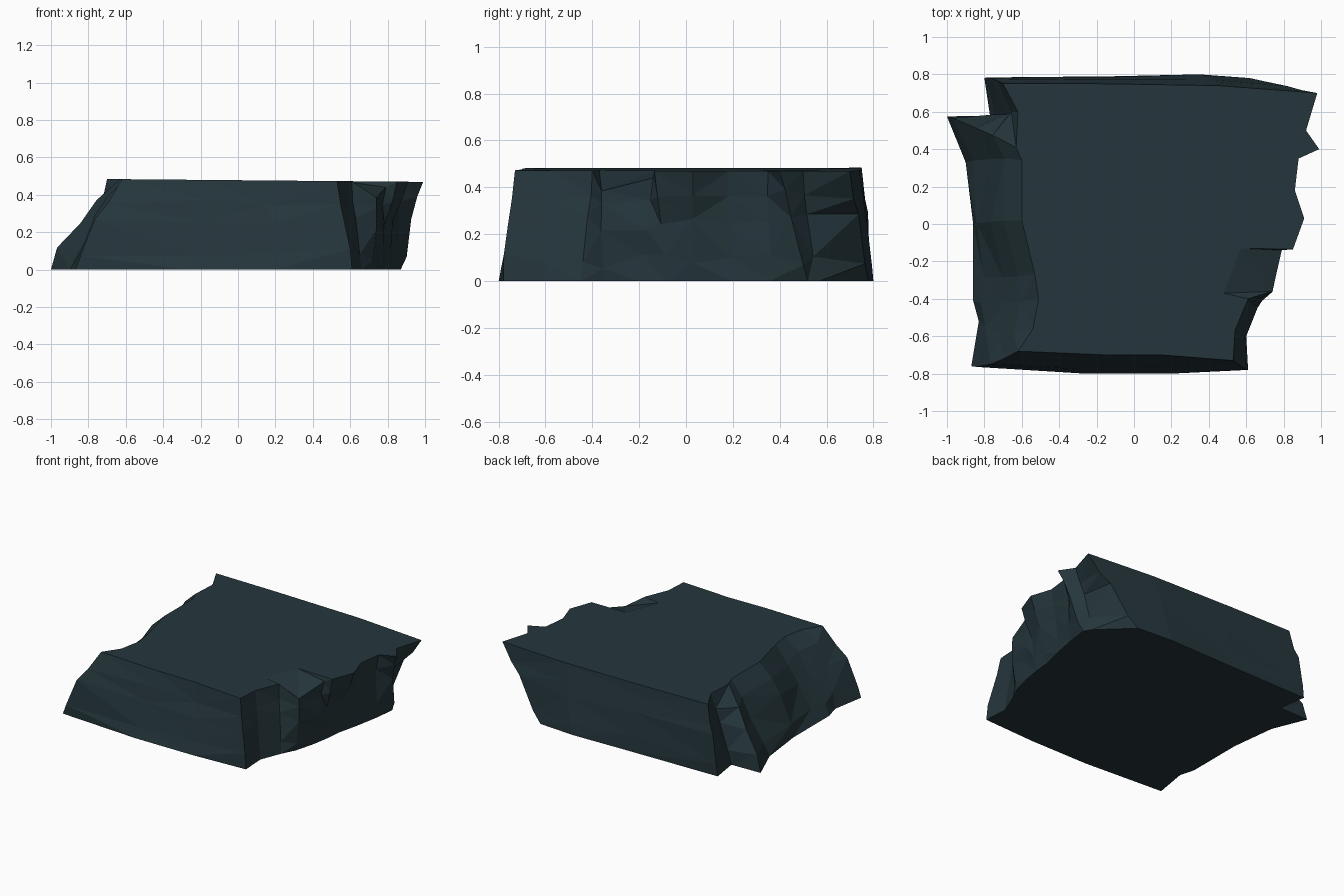
import bpy, bmesh, random
from mathutils import Vector

if "Cube" in bpy.data.objects:
    bpy.data.objects.remove(bpy.data.objects["Cube"])

random.seed(4)
stone = bpy.data.materials.new("dark slate")
stone.diffuse_color = (0.0185, 0.037, 0.045, 1)
stone.use_nodes = True
stone.node_tree.nodes["Principled BSDF"].inputs["Base Color"].default_value = stone.diffuse_color

# Vertical break lines round the slab: bottom x, y, top x, y, outward bulge
COLUMNS = [
    (-.87, -.76, -.62, -.68, .05), (-.26, -.80, -.15, -.70, 0), (.20, -.80, .15, -.70, 0),
    (.61, -.78, .53, -.73, .01), (.60, -.60, .54, -.57, 0), (.66, -.45, .61, -.40, 0),
    (.71, -.35, .74, -.36, .02), (.75, -.20, .79, -.14, 0), (.77, -.08, .85, -.135, -.02),
    (.78, .03, .91, .03, -.03), (.82, .20, .86, .18, -.01), (.85, .36, .88, .35, 0),
    (.87, .52, .99, .40, 0), (.84, .57, .92, .50, -.04), (.62, .78, .98, .70, 0),
    (.35, .80, .45, .74, .01), (-.10, .79, -.2, .75, 0), (-.80, .78, -.70, .75, .02),
    (-.77, .58, -.62, .60, -.01), (-1.0, .575, -.63, .41, .06), (-.90, .33, -.60, .34, .03),
    (-.86, .00, -.60, .02, .05), (-.86, -.28, -.53, -.27, .03), (-.86, -.41, -.51, -.40, .04),
    (-.83, -.52, -.54, -.56, .06),
]
LEVELS = [0, .2, .55, .78, 1]
LEDGE = {6: .385, 7: .44}  # columns whose tops are broken off lower


def top_height(i, x):
    return LEDGE.get(i, .483 - .009 * (x + .6))


# Main slab: rings lofted along the break lines
bm = bmesh.new()
rings = []
for t in LEVELS:
    ring = []
    for i, (bx, by, tx, ty, bulge) in enumerate(COLUMNS):
        p = Vector((bx, by, 0)).lerp(Vector((tx, ty, top_height(i, tx))), t)
        rough = .012 if 3 < i < 14 or i > 17 else .004
        if 0 < t < 1:
            out = Vector((p.x, p.y, 0)).normalized()
            p += out * (bulge * 4 * t * (1 - t) + random.uniform(-rough, rough))
            p.z += random.uniform(-.03, .03)
        ring.append(bm.verts.new(p))
    rings.append(ring)
n = len(COLUMNS)
for low, high in zip(rings, rings[1:]):
    for i in range(n):
        j = (i + 1) % n
        bm.faces.new((low[i], low[j], high[j], high[i]))

# Underside, flat top and the sloping ledge chipped into its right edge
top = rings[-1]
inner_a = bm.verts.new((.48, -.37, .473))
inner_b = bm.verts.new((.57, -.13, .472))
bm.faces.new(rings[0][::-1])
bm.faces.new(top[:6] + [inner_a, inner_b] + top[8:])
bm.faces.new((inner_a, top[6], top[7], inner_b))
bm.faces.new((top[5], top[6], inner_a))
bm.faces.new((top[7], top[8], inner_b))
bmesh.ops.triangulate(bm, faces=bm.faces[:])

mesh = bpy.data.meshes.new("rock_slab")
bm.to_mesh(mesh)
bm.free()
mesh.materials.append(stone)
slab = bpy.data.objects.new("rock_slab", mesh)
bpy.context.scene.collection.objects.link(slab)
